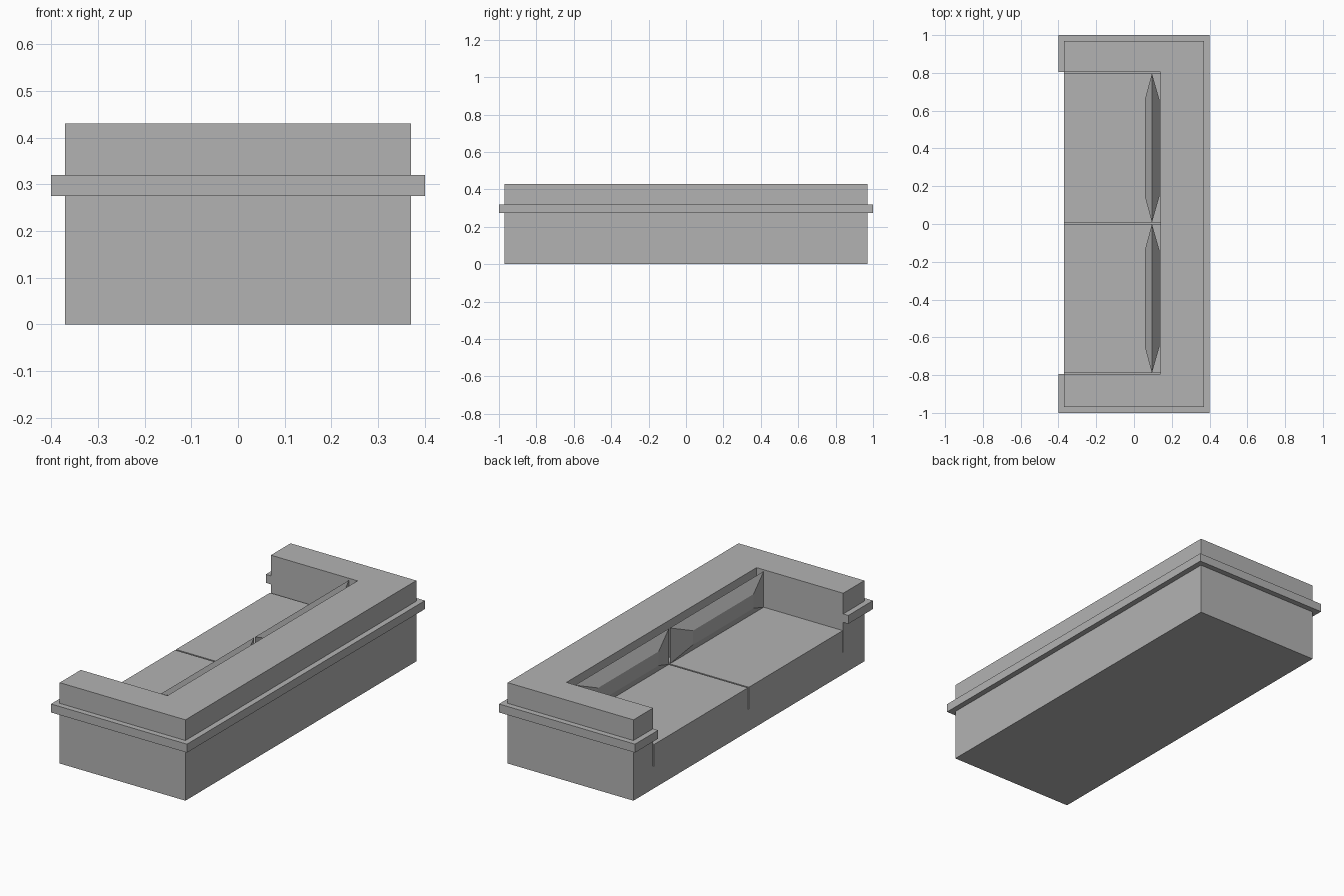
import bpy, bmesh

if "Cube" in bpy.data.objects:
    bpy.data.objects.remove(bpy.data.objects["Cube"], do_unlink=True)

grey = bpy.data.materials.new("plain grey")
grey.use_nodes = True
COLOUR = (0.45, 0.45, 0.45, 1)
grey.diffuse_color = COLOUR
grey.node_tree.nodes["Principled BSDF"].inputs["Base Color"].default_value = COLOUR

ARM_LOW, ARM_HIGH = -0.793, 0.805    # inner faces of the arms
BACK = 0.14                          # inner face of the backrest
SEAT, SEAT_BASE = 0.233, 0.117
GAP = 0.008


def finish(name, bm):
    bmesh.ops.recalc_face_normals(bm, faces=bm.faces)
    mesh = bpy.data.meshes.new(name)
    bm.to_mesh(mesh)
    bm.free()
    mesh.materials.append(grey)
    obj = bpy.data.objects.new(name, mesh)
    bpy.context.collection.objects.link(obj)
    return obj


def prism(name, outline, z0, z1):
    """Extrude a flat outline between two heights."""
    bm = bmesh.new()
    face = bm.faces.new([bm.verts.new((x, y, z0)) for x, y in outline])
    top = bmesh.ops.extrude_face_region(bm, geom=[face])["geom"]
    bmesh.ops.translate(bm, vec=(0, 0, z1 - z0),
                        verts=[v for v in top if isinstance(v, bmesh.types.BMVert)])
    return finish(name, bm)


def box(name, x0, x1, y0, y1, z0, z1):
    return prism(name, [(x0, y0), (x1, y0), (x1, y1), (x0, y1)], z0, z1)


def u_shape(name, x, y, z0, z1):
    """Three-sided wall, open towards -x."""
    return prism(name, [(-x, -y), (x, -y), (x, y), (-x, y), (-x, ARM_HIGH),
                        (BACK, ARM_HIGH), (BACK, ARM_LOW), (-x, ARM_LOW)], z0, z1)


def pillow(name, y0, y1):
    """Pinched rim with a flat bulge on both sides."""
    rim_x, z0, z1 = 0.095, SEAT, 0.424
    bm = bmesh.new()

    def ring(x, dy, dz):
        return [bm.verts.new((x, y, z)) for y, z in
                ((y0 + dy, z0 + dz), (y1 - dy, z0 + dz),
                 (y1 - dy, z1 - dz), (y0 + dy, z1 - dz))]

    rim = ring(rim_x, 0, 0)
    for x in (0.057, 0.135):
        bulge = ring(x, 0.14, 0.058)
        bm.faces.new(bulge)
        for i in range(4):
            j = (i + 1) % 4
            bm.faces.new((rim[i], rim[j], bulge[j], bulge[i]))
    return finish(name, bm)


# Frame: base, arms and backrest with the trim band around them
box("base", -0.37, 0.37, -0.97, 0.97, 0, SEAT_BASE)
u_shape("arms_and_backrest", 0.37, 0.97, SEAT_BASE, 0.43)
u_shape("trim_band", 0.4, 1.0, 0.275, 0.32)

# Seat cushions and loose back pillows, one pair per side
for side, y0, y1 in (("right", ARM_LOW + GAP / 2, 0), ("left", GAP, ARM_HIGH - GAP)):
    box(side + "_seat_cushion", -0.37, BACK, y0, y1, SEAT_BASE, SEAT)
    pillow(side + "_back_pillow", y0, y1)
